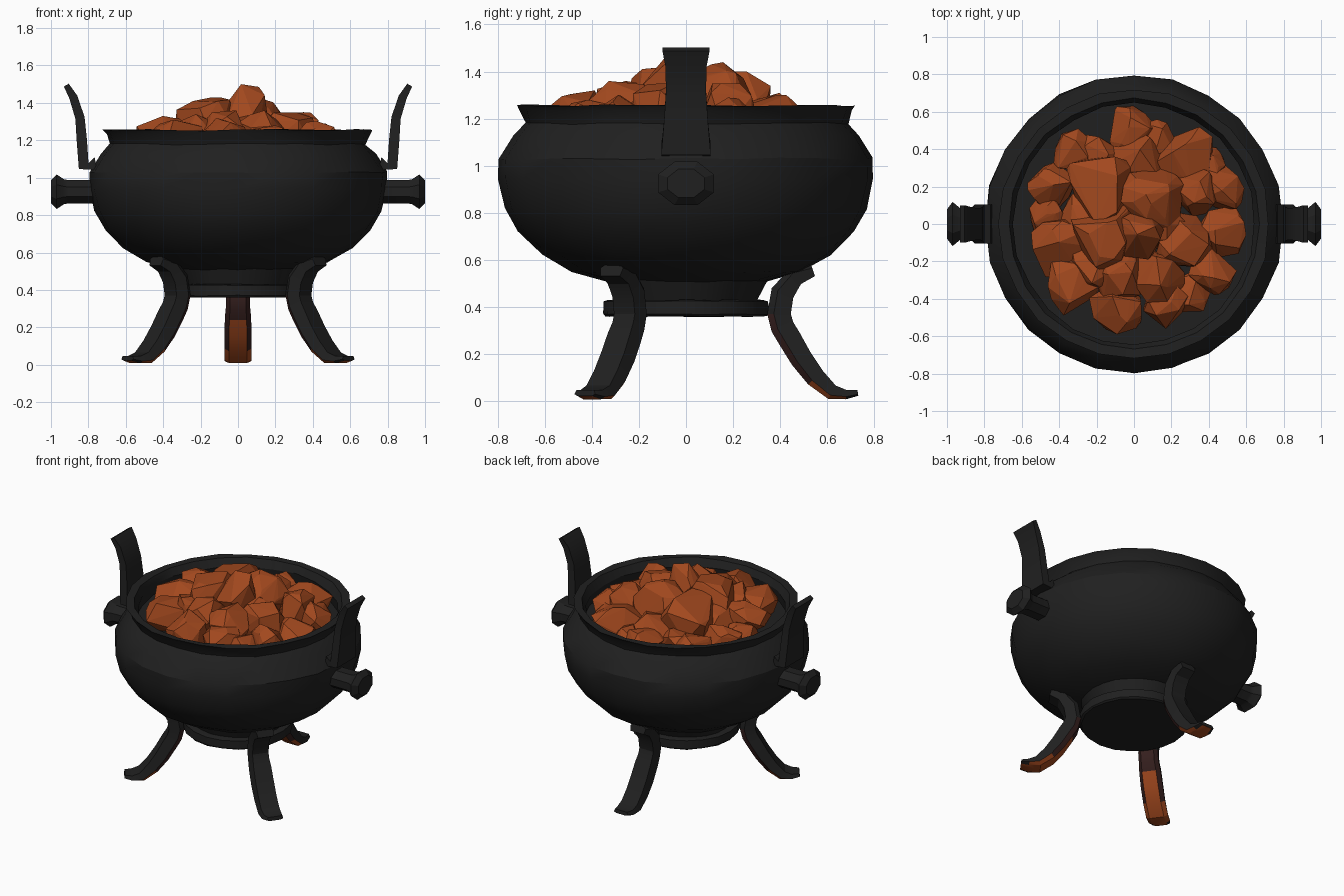
import bpy, bmesh, math, random
from mathutils import Vector, Matrix

if "Cube" in bpy.data.objects:
    bpy.data.objects.remove(bpy.data.objects["Cube"])

random.seed(7)


def material(name, rgb):
    m = bpy.data.materials.new(name)
    m.diffuse_color = (*rgb, 1)
    m.use_nodes = True
    m.node_tree.nodes["Principled BSDF"].inputs["Base Color"].default_value = m.diffuse_color
    return m


IRON = material("black iron", (0.0145, 0.0145, 0.0145))
COAL = material("glowing coal", (0.36, 0.065, 0.013))
SCORCH = material("scorched iron", (0.036, 0.014, 0.013))


def finish(bm, name, mats, smooth=None):
    bmesh.ops.recalc_face_normals(bm, faces=bm.faces)
    me = bpy.data.meshes.new(name)
    bm.to_mesh(me)
    bm.free()
    for m in mats:
        me.materials.append(m)
    if smooth:
        me.shade_smooth()
        me.set_sharp_from_angle(angle=math.radians(smooth))
    ob = bpy.data.objects.new(name, me)
    bpy.context.collection.objects.link(ob)
    return ob


def skin(bm, rings):
    """Bridge closed rings of points and cap both ends."""
    vs = [[bm.verts.new(p) for p in ring] for ring in rings]
    n = len(vs[0])
    out = []
    for i, (a, b) in enumerate(zip(vs, vs[1:])):
        for j in range(n):
            k = (j + 1) % n
            out.append((i, j, bm.faces.new((a[j], a[k], b[k], b[j]))))
    bm.faces.new(vs[0])
    bm.faces.new(vs[-1])
    return out


def lathe(name, profile, n, jitter=0.0, smooth=30):
    bm = bmesh.new()
    rings = []
    for r, z in profile:
        ring = []
        for i in range(n):
            a = math.tau * i / n
            q = r + random.uniform(-jitter, jitter)
            ring.append((q * math.cos(a), q * math.sin(a),
                         z + random.uniform(-jitter, jitter)))
        rings.append(ring)
    skin(bm, rings)
    return finish(bm, name, [IRON], smooth)


def sweep(name, path, section, angle, glow=False):
    """Sweep a section along (radius, z, width, thickness) points, turned to an angle."""
    bm = bmesh.new()
    rings = []
    rot = Matrix.Rotation(angle, 3, 'Z')
    for i, (r, z, w, t) in enumerate(path):
        a, b = path[max(i - 1, 0)], path[min(i + 1, len(path) - 1)]
        d = Vector((b[0] - a[0], b[1] - a[1])).normalized()
        nr, nz = -d.y, d.x
        rings.append([rot @ Vector((r + nr * v * t, u * w, z + nz * v * t))
                      for u, v in section])
    for i, j, f in skin(bm, rings):
        if glow and j in (0, 1, 2):
            z = f.calc_center_median().z
            last = i == len(path) - 2
            if j == 1 and z < 0.24 or z < 0.11 and not last:
                f.material_index = 1
            elif not last and z < 0.42:
                f.material_index = 2
    return finish(bm, name, [IRON, COAL, SCORCH], 25)


# bowl with flared rim and a floor inside for the coals
lathe("bowl", [(0.30, 0.42), (0.34, 0.51), (0.49, 0.55), (0.615, 0.625), (0.71, 0.72),
               (0.768, 0.82), (0.797, 0.94), (0.797, 1.03), (0.735, 1.13), (0.685, 1.18),
               (0.705, 1.235), (0.722, 1.255), (0.67, 1.255), (0.645, 1.2),
               (0.66, 1.12)], 24, 0.005)

# foot ring
lathe("base_ring", [(0.34, 0.36), (0.35, 0.37), (0.35, 0.425), (0.33, 0.43)], 20, 0.002)

# three curved legs, glowing on the inner side
LEG_SECTION = [(-.5, -.22), (-.33, -.5), (.33, -.5), (.5, -.22), (.42, .5), (-.42, .5)]
LEG_PATH = [(0.54, 0.555, .12, .05), (0.465, 0.53, .13, .08), (0.41, 0.46, .13, .10),
            (0.395, 0.37, .13, .10), (0.41, 0.315, .13, .10), (0.44, 0.265, .14, .10),
            (0.49, 0.18, .145, .095), (0.55, 0.10, .145, .085), (0.62, 0.038, .145, .065),
            (0.68, 0.028, .14, .04), (0.73, 0.035, .11, .025)]
for name, deg in (("back_leg", 90), ("front_left_leg", 216), ("front_right_leg", 324)):
    sweep(name, LEG_PATH, LEG_SECTION, math.radians(deg), True)

# upright strap handles and side knobs
STRAP_SECTION = [(-.5, -.5), (.5, -.5), (.5, .5), (-.5, .5)]
STRAP_PATH = [(0.76, 1.075, .21, .07), (0.825, 1.062, .21, .06), (0.835, 1.2, .185, .055),
              (0.845, 1.32, .17, .05), (0.88, 1.43, .175, .045), (0.918, 1.495, .2, .03)]
KNOB = [(0.068, 0.74), (0.068, 0.91), (0.072, 0.93), (0.1, 0.97), (0.066, 1.0)]
for side, ang in (("right", 0), ("left", math.pi)):
    sweep(side + "_strap", STRAP_PATH, STRAP_SECTION, ang)
    k = lathe(side + "_knob", KNOB, 8)
    k.data.transform(Matrix.Translation((0, 0, 0.925)) @ Matrix.Rotation(ang, 4, 'Z')
                     @ Matrix.Diagonal((1, 1.28, 1, 1))
                     @ Matrix.Rotation(math.pi / 2, 4, 'Y')
                     @ Matrix.Rotation(math.pi / 8, 4, 'Z'))

# heap of coals: x, y, radius, top
COALS = [(0, .50, .13, 1.25), (-.32, .40, .11, 1.26), (.27, .37, .15, 1.30),
         (.47, .20, .12, 1.29), (.02, .35, .15, 1.31), (-.44, .20, .13, 1.28),
         (-.18, .18, .18, 1.40), (.10, .13, .17, 1.44), (.46, -.04, .14, 1.27),
         (.27, -.08, .15, 1.35), (.42, -.25, .13, 1.30), (-.38, -.13, .17, 1.33),
         (-.16, -.07, .18, 1.43), (-.31, -.34, .15, 1.31), (-.10, -.45, .14, 1.32),
         (.13, -.28, .14, 1.36), (.18, -.43, .13, 1.28), (-.08, -.27, .14, 1.36),
         (.03, -.06, .13, 1.50), (.33, .17, .13, 1.35), (-.18, .36, .12, 1.24),
         (-.28, .03, .14, 1.32), (.30, -.36, .11, 1.24), (.15, .0, .14, 1.34),
         (.38, .32, .11, 1.23), (-.22, -.22, .13, 1.34), (-.45, .04, .11, 1.24),
         (.12, .46, .1, 1.22)]
bm = bmesh.new()
for x, y, r, top in COALS:
    pts = []
    for i in range(26):
        v = Vector([random.gauss(0, 1) for _ in range(3)]).normalized()
        pts.append(v * random.uniform(0.85, 1.1))
    lo, hi = [Vector([f(p[k] for p in pts) for k in range(3)]) for f in (min, max)]
    bottom = max(1.08, top - 2.4 * r)
    verts = []
    for p in pts:
        q = [(p[k] - lo[k]) / (hi[k] - lo[k]) for k in range(3)]
        verts.append(bm.verts.new((x + (q[0] * 2 - 1) * r, y + (q[1] * 2 - 1) * r,
                                   bottom + q[2] * (top - bottom))))
    res = bmesh.ops.convex_hull(bm, input=verts)
    inside = [g for g in res["geom_interior"] if isinstance(g, bmesh.types.BMVert)]
    bmesh.ops.delete(bm, geom=inside, context='VERTS')
finish(bm, "coals", [COAL])
